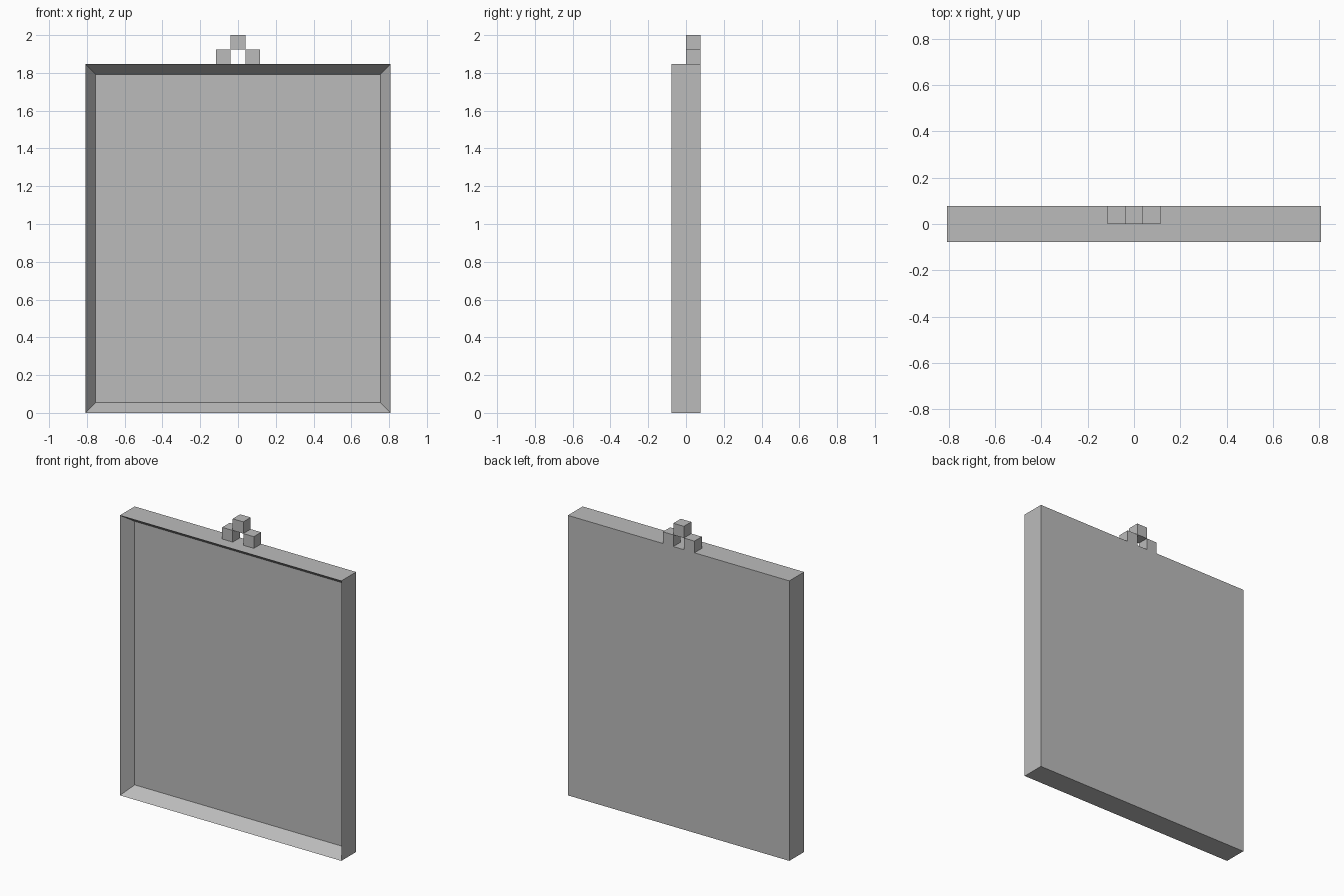
import bpy
import bmesh
from mathutils import Matrix, Vector

cube = bpy.data.objects.get("Cube")
if cube:
    bpy.data.objects.remove(cube, do_unlink=True)

U = 2 / 26          # one block unit
W, H = 21, 24       # panel width and height in blocks

grey = bpy.data.materials.new("plain_grey")
grey.use_nodes = True
grey.diffuse_color = (0.5, 0.5, 0.5, 1)
grey.node_tree.nodes["Principled BSDF"].inputs["Base Color"].default_value = (0.5, 0.5, 0.5, 1)


def finish(name, bm):
    mesh = bpy.data.meshes.new(name)
    bm.to_mesh(mesh)
    bm.free()
    mesh.materials.append(grey)
    obj = bpy.data.objects.new(name, mesh)
    bpy.context.collection.objects.link(obj)
    return obj


def box(centre, size):
    bm = bmesh.new()
    place = Matrix.Translation(Vector(centre) * U) @ Matrix.Diagonal((*(Vector(size) * U), 1))
    bmesh.ops.create_cube(bm, size=1, matrix=place)
    return bm


# Framed panel: front face inset by one block, then pushed back one block
bm = box((0, 0, H / 2), (W, 2, H))
bm.normal_update()
front = min(bm.faces, key=lambda f: f.calc_center_median().y)
bmesh.ops.inset_region(bm, faces=[front], thickness=U)
bmesh.ops.translate(bm, verts=front.verts, vec=(0, U, 0))
finish("framed_panel", bm)

# Hanger: three cubes along the back half of the top edge
for name, x, level in (("hanger_right", -1, 0), ("hanger_left", 1, 0), ("hanger_top", 0, 1)):
    finish(name, box((x, 0.5, H + level + 0.5), (1, 1, 1)))
